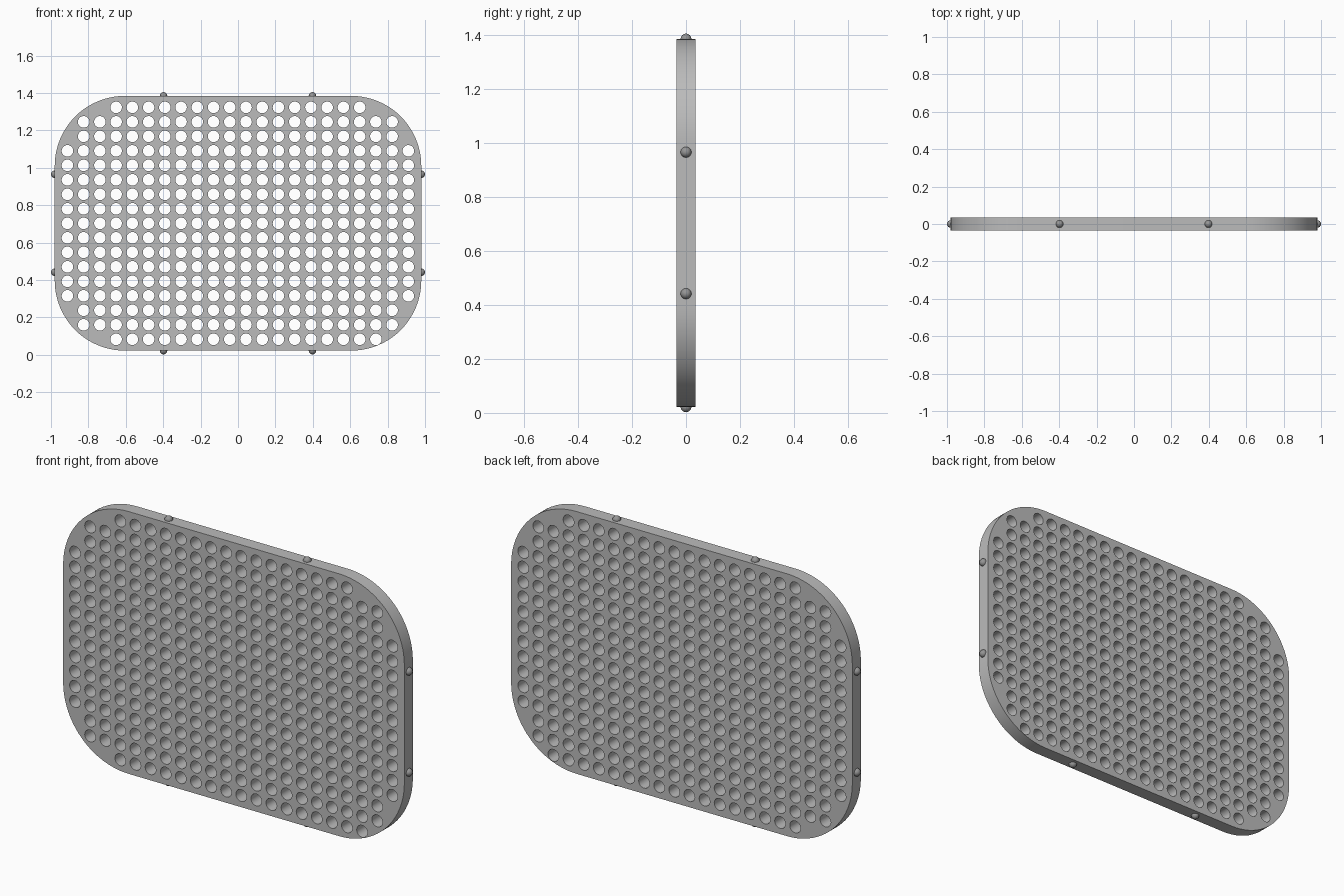
import bpy
import math

if "Cube" in bpy.data.objects:
    bpy.data.objects.remove(bpy.data.objects["Cube"], do_unlink=True)

HALF_W, HALF_H, HALF_T = 0.98, 0.681, 0.035
CORNER, MID_Z = 0.375, 0.7035
HOLE_R, PIN_R = 0.031, 0.02


def make_material(name, rgb):
    mat = bpy.data.materials.new(name)
    mat.use_nodes = True
    mat.diffuse_color = (*rgb, 1)
    mat.node_tree.nodes["Principled BSDF"].inputs["Base Color"].default_value = (*rgb, 1)
    return mat


plate_grey = make_material("plate grey", (0.5, 0.5, 0.5))
pin_grey = make_material("pin grey", (0.3, 0.3, 0.3))


def arc(cx, cy, r, start, sweep, steps):
    return [(cx + r * math.cos(start + sweep * i / steps),
             cy + r * math.sin(start + sweep * i / steps)) for i in range(steps + 1)]


def add_loop(curve, points):
    spline = curve.splines.new("POLY")
    spline.points.add(len(points) - 1)
    for p, (x, y) in zip(spline.points, points):
        p.co = (x, y, 0, 1)
    spline.use_cyclic_u = True


# Plate outline: rounded rectangle
curve = bpy.data.curves.new("perforated_plate", "CURVE")
curve.dimensions = "2D"
curve.fill_mode = "BOTH"
curve.extrude = HALF_T
outline = []
for k, (sx, sy) in enumerate([(1, 1), (-1, 1), (-1, -1), (1, -1)]):
    outline += arc(sx * (HALF_W - CORNER), sy * (HALF_H - CORNER), CORNER,
                   k * math.pi / 2, math.pi / 2, 20)
add_loop(curve, outline)

# Hole grid, shortened at the rounded corners
COLS, ROWS = 22, 17
for row in range(ROWS):
    edge = min(row, ROWS - 1 - row)
    skip = {0: 3, 1: 1, 2: 1}.get(edge, 0)
    last = COLS - skip
    if row == ROWS - 1:
        last += 1
    for col in range(skip, last):
        x = -0.912 + col * 0.0868
        y = 1.323 - row * 0.0775 - MID_Z
        add_loop(curve, arc(x, y, HOLE_R, 0, math.tau, 24)[:-1])

plate = bpy.data.objects.new("perforated_plate", curve)
bpy.context.collection.objects.link(plate)
plate.location.z = MID_Z
plate.rotation_euler.x = math.pi / 2
bpy.ops.object.select_all(action="DESELECT")
plate.select_set(True)
bpy.context.view_layer.objects.active = plate
bpy.ops.object.convert(target="MESH")
plate = bpy.context.object
bpy.ops.object.mode_set(mode="EDIT")
bpy.ops.mesh.select_all(action="SELECT")
bpy.ops.mesh.remove_doubles(threshold=0.0001)
bpy.ops.mesh.normals_make_consistent(inside=False)
bpy.ops.object.mode_set(mode="OBJECT")
bpy.ops.object.shade_smooth_by_angle(angle=math.radians(35))
plate.data.materials.clear()
plate.data.materials.append(plate_grey)


# Round pins, two on each edge
def add_pin(name, x, z):
    bpy.ops.mesh.primitive_uv_sphere_add(segments=24, ring_count=12, radius=PIN_R,
                                         location=(x, 0, z))
    pin = bpy.context.object
    pin.name = name
    bpy.ops.object.shade_smooth()
    pin.data.materials.append(pin_grey)


for a in (-1, 1):
    for b in (-1, 1):
        add_pin("side_pin", a * HALF_W, MID_Z + b * 0.262)
        add_pin("edge_pin", a * 0.398, MID_Z + b * HALF_H)
